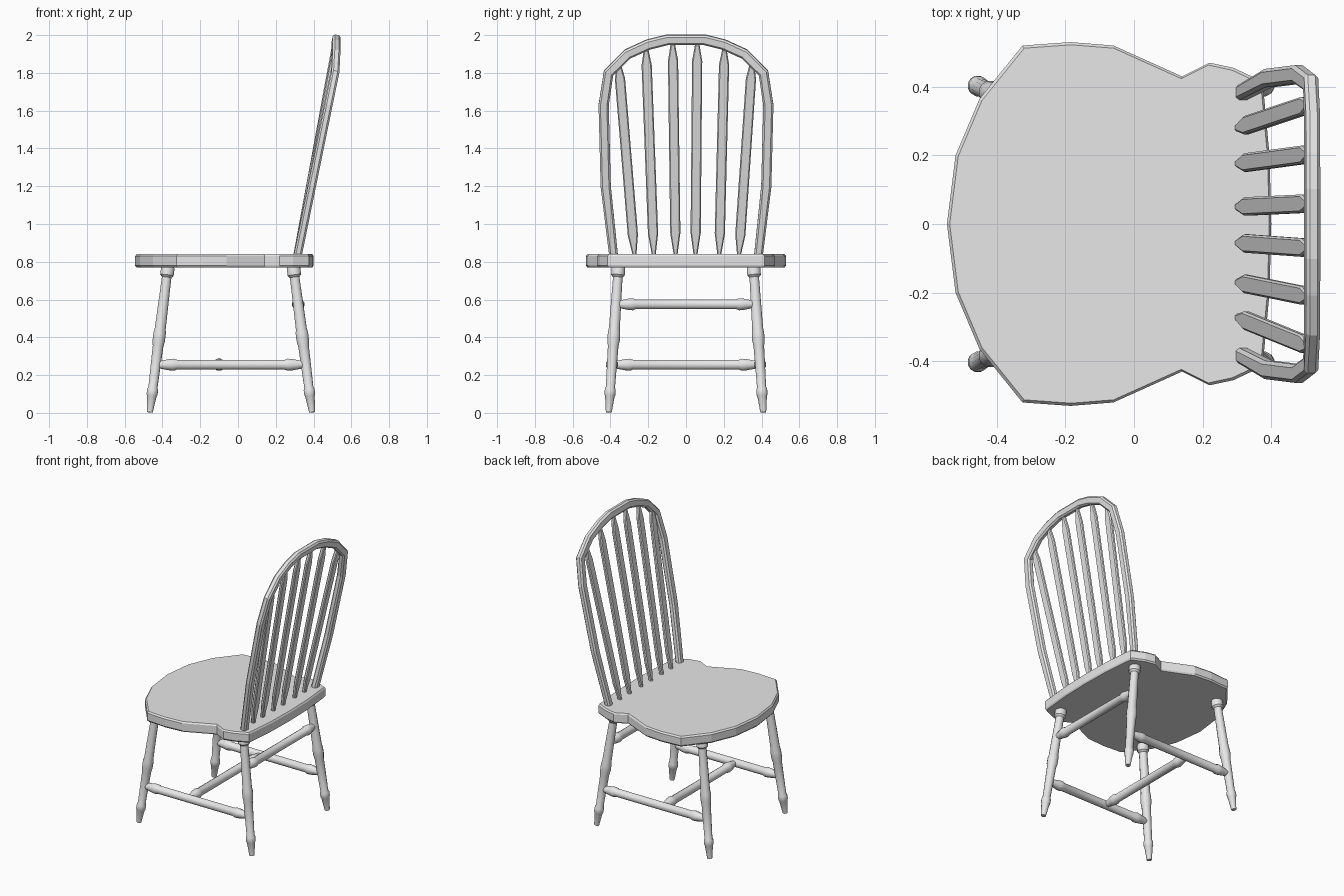
import bpy, bmesh, math
from mathutils import Vector

if "Cube" in bpy.data.objects:
    bpy.data.objects.remove(bpy.data.objects["Cube"], do_unlink=True)

grey = bpy.data.materials.new("plain_grey")
grey.use_nodes = True
grey.diffuse_color = (0.8, 0.8, 0.8, 1)
grey.node_tree.nodes["Principled BSDF"].inputs["Base Color"].default_value = (0.8, 0.8, 0.8, 1)


def loft(name, rings, smooth=False):
    """Skin a closed solid through a list of equal-sized point rings."""
    bm = bmesh.new()
    loops = [[bm.verts.new(p) for p in ring] for ring in rings]
    n = len(loops[0])
    for a, b in zip(loops, loops[1:]):
        for i in range(n):
            j = (i + 1) % n
            bm.faces.new((a[i], a[j], b[j], b[i]))
    bm.faces.new(loops[0][::-1])
    bm.faces.new(loops[-1])
    bmesh.ops.recalc_face_normals(bm, faces=bm.faces)
    mesh = bpy.data.meshes.new(name)
    bm.to_mesh(mesh)
    bm.free()
    mesh.materials.append(grey)
    ob = bpy.data.objects.new(name, mesh)
    bpy.context.collection.objects.link(ob)
    if smooth:
        bpy.ops.object.select_all(action='DESELECT')
        ob.select_set(True)
        bpy.context.view_layer.objects.active = ob
        bpy.ops.object.shade_smooth_by_angle(angle=math.radians(40))
    return ob


def turned(name, start, end, profile, sides=12):
    """Lathe a (fraction, radius) profile along the line start-end."""
    a, b = Vector(start), Vector(end)
    axis = (b - a).normalized()
    u = axis.orthogonal().normalized()
    v = axis.cross(u)
    angles = [math.tau * i / sides for i in range(sides)]
    rings = [[a.lerp(b, t) + (u * math.cos(k) + v * math.sin(k)) * r for k in angles]
             for t, r in profile]
    return loft(name, rings, True)


def flat_bar(name, path, widths, depth, chamfer):
    """Sweep a chamfered rectangle along a path lying in the leaning back."""
    normal = Vector((1, 0, -0.2)).normalized()
    rings = []
    for i, p in enumerate(path):
        tangent = path[min(i + 1, len(path) - 1)] - path[max(i - 1, 0)]
        side = tangent.cross(normal).normalized()
        w, d = widths[i], depth
        c = min(chamfer, w * 0.6)
        section = [(w, d - c), (w - c, d), (c - w, d), (-w, d - c),
                   (-w, c - d), (c - w, -d), (w - c, -d), (w, c - d)]
        rings.append([p + side * s + normal * q for s, q in section])
    return loft(name, rings)


def lean(z):
    """Depth of the back at a given height; it turns upright near the top."""
    return 0.318 + 0.205 * (min(z, 1.82) - 0.84)


# Seat: shield outline with softened top and bottom edges
half = [(-0.52, 0.2), (-0.45, 0.365), (-0.325, 0.52), (-0.185, 0.53), (-0.06, 0.52),
        (0.14, 0.43), (0.22, 0.47), (0.29, 0.455), (0.375, 0.415), (0.395, 0.2)]
outline = [(-0.545, 0)] + half + [(0.4, 0)] + [(x, -y) for x, y in reversed(half)]
loft("seat", [[(x * s, y * s, z) for x, y in outline]
              for z, s in [(0.77, 0.985), (0.78, 1), (0.83, 1), (0.84, 0.985)]])

# Legs: turned and splayed outward
leg_profile = [(0, 0.016), (0.11, 0.026), (0.12, 0.03), (0.155, 0.03), (0.17, 0.025),
               (0.45, 0.029), (0.49, 0.034), (0.54, 0.034), (0.57, 0.03), (0.92, 0.026),
               (0.935, 0.037), (0.98, 0.037), (1, 0.032)]
for side, y in (("left", 1), ("right", -1)):
    for place, foot, top in (("front", -0.467, -0.37), ("back", 0.392, 0.292)):
        turned(f"{place}_leg_{side}", (foot, 0.409 * y, 0.003), (top, 0.357 * y, 0.78),
               leg_profile)

# Stretchers: round bars with a swelling near each end
end_profile = [(0, 0.017), (0.09, 0.031), (0.12, 0.033), (0.14, 0.027)]
bar_profile = end_profile + [(1 - t, r) for t, r in reversed(end_profile)]
for side, y in (("left", 0.392), ("right", -0.392)):
    turned(f"side_stretcher_{side}", (-0.434, y, 0.255), (0.359, y, 0.255), bar_profile)
turned("middle_stretcher", (-0.1, -0.39, 0.255), (-0.1, 0.39, 0.255), bar_profile)
turned("back_stretcher", (0.319, -0.371, 0.575), (0.319, 0.371, 0.575), bar_profile)

# Bow of the back
arc = [(0.382, 0.82), (0.425, 1.2), (0.436, 1.63), (0.41, 1.8),
       (0.31, 1.9), (0.2, 1.95), (0.1, 1.975)]
arc += [(-y, z) for y, z in reversed(arc)]
flat_bar("back_bow", [Vector((lean(z), y, z)) for y, z in arc],
         [0.023] + [0.027] * (len(arc) - 2) + [0.023], 0.021, 0.01)

# Spindles: flat slats fanning upward with pointed ends
for i, (foot, head, top) in enumerate([(-0.272, -0.357, 1.86), (-0.17, -0.212, 1.94),
                                       (-0.055, -0.07, 1.965), (0.05, 0.06, 1.965),
                                       (0.176, 0.204, 1.94), (0.28, 0.35, 1.86)]):
    a = Vector((lean(0.83) - 0.012, foot, 0.83))
    b = Vector((lean(top) - 0.006, head, top))
    flat_bar(f"spindle_{i + 1}", [a.lerp(b, t) for t in (0, 0.11, 0.91, 1)],
             [0.009, 0.027, 0.027, 0.009], 0.012, 0.006)
